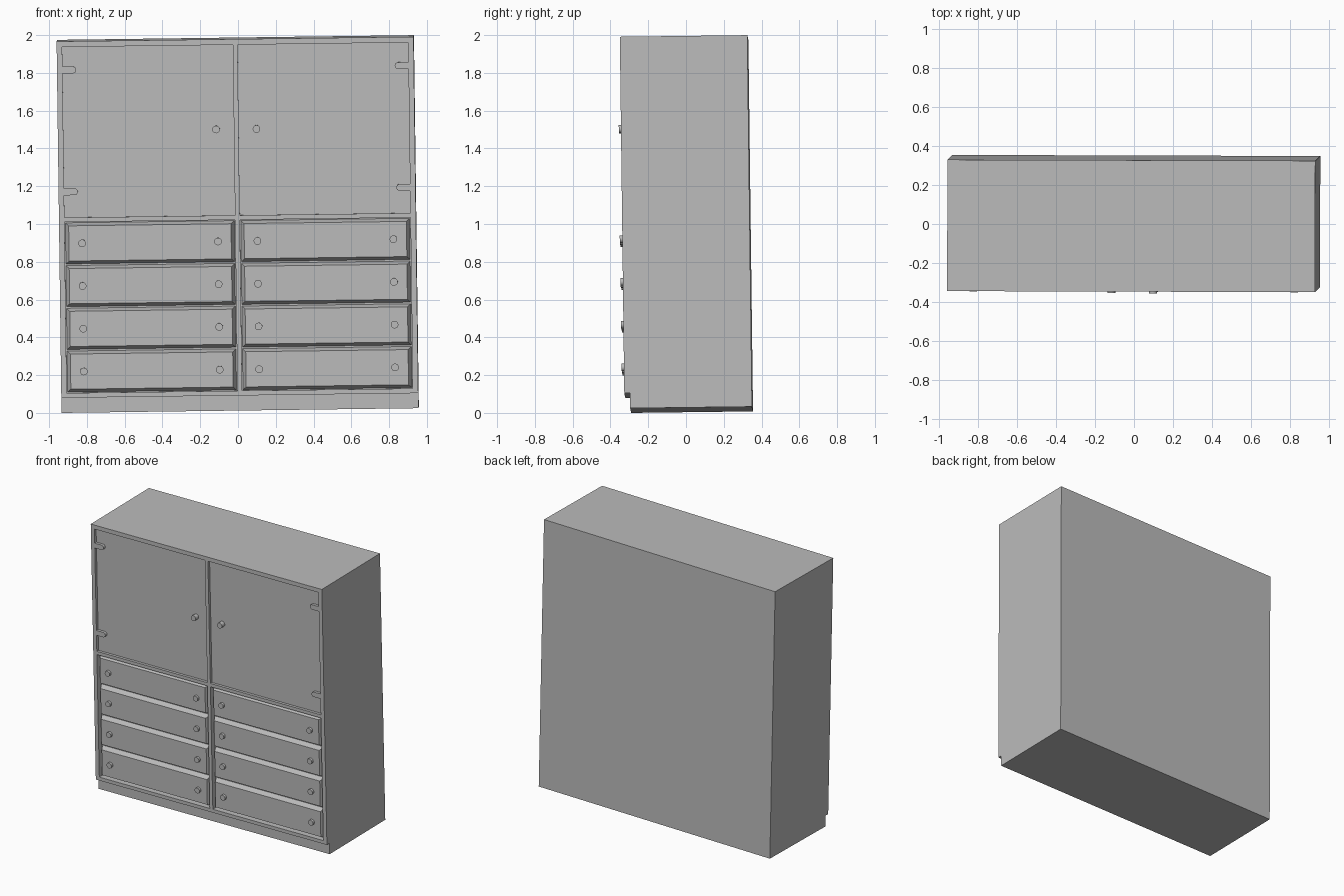
import bpy
import bmesh
from mathutils import Matrix, Vector, Euler

if "Cube" in bpy.data.objects:
    bpy.data.objects.remove(bpy.data.objects["Cube"], do_unlink=True)

# Overall sizes; the whole cabinet leans slightly
HALF_W, HALF_D, HEIGHT = 0.945, 0.3375, 1.967
FRONT = -HALF_D
LEAN = Matrix.Translation((0.0115, 0.0145, 0.0163)) @ Euler((0.0125, -0.0132, -0.003)).to_matrix().to_4x4()

INNER, OUTER = 0.0125, 0.916          # opening edges from the centre line
MID, HALF_OPEN = (INNER + OUTER) / 2, (OUTER - INNER) / 2
DRAWER_LOW, DRAWER_TOP = 0.105, 1.01
DOOR_LOW, DOOR_TOP = 1.034, 1.937
DRAWER_RECESS, DOOR_RECESS, DOOR_THICK = 0.04, 0.02, 0.015

GREY = (0.5, 0.5, 0.5, 1)
paint = bpy.data.materials.new("grey_paint")
paint.use_nodes = True
paint.diffuse_color = GREY
paint.node_tree.nodes["Principled BSDF"].inputs["Base Color"].default_value = GREY


def finish(name, bm):
    bmesh.ops.recalc_face_normals(bm, faces=bm.faces)
    mesh = bpy.data.meshes.new(name)
    bm.to_mesh(mesh)
    bm.free()
    mesh.materials.append(paint)
    obj = bpy.data.objects.new(name, mesh)
    bpy.context.collection.objects.link(obj)
    obj.matrix_world = LEAN
    return obj


def box(name, low, high):
    low, high = Vector(low), Vector(high)
    bm = bmesh.new()
    bmesh.ops.create_cube(bm, size=1)
    for v in bm.verts:
        v.co = (low + high) / 2 + v.co * (high - low)
    return finish(name, bm)


def cut(target, cutter):
    cutter.hide_render = True
    mod = target.modifiers.new("cut", "BOOLEAN")
    mod.operation = "DIFFERENCE"
    mod.solver = "EXACT"
    mod.object = cutter
    bpy.context.view_layer.objects.active = target
    bpy.ops.object.modifier_apply(modifier=mod.name)
    bpy.data.objects.remove(cutter, do_unlink=True)


def knob(name, x, z, seat):
    # Round pull standing proud of the front
    front = FRONT - 0.014
    bm = bmesh.new()
    place = Matrix.Translation((x, (front + seat) / 2, z)) @ Matrix.Rotation(1.5707963, 4, "X")
    bmesh.ops.create_cone(bm, cap_ends=True, segments=24, radius1=0.02, radius2=0.02,
                          depth=seat - front, matrix=place)
    obj = finish(name, bm)
    bpy.ops.object.select_all(action="DESELECT")
    obj.select_set(True)
    bpy.context.view_layer.objects.active = obj
    bpy.ops.object.shade_smooth_by_angle()


def drawer(name, x, low, high):
    # Raised panel with four sloping sides
    obj = box(name, (x - HALF_OPEN, FRONT + 0.003, low),
              (x + HALF_OPEN, FRONT + DRAWER_RECESS + 0.01, high))
    bm = bmesh.new()
    bm.from_mesh(obj.data)
    face = min(bm.faces, key=lambda f: f.calc_center_median().y)
    for v in face.verts:
        v.co.x += 0.022 if v.co.x < x else -0.022
        v.co.z += 0.02 if v.co.z < (low + high) / 2 else -0.02
    bm.to_mesh(obj.data)
    bm.free()


def hinge(name, side, z):
    # Flat tab with a rounded inner end
    length, radius = 0.055, 0.018
    bm = bmesh.new()
    ring = [Vector((side * OUTER, FRONT, z + radius)), Vector((side * OUTER, FRONT, z - radius))]
    for i in range(9):
        turn = Matrix.Rotation(3.1415927 * i / 8, 4, "Y")
        off = turn @ Vector((0, 0, -radius))
        ring.append(Vector((side * (OUTER - length - abs(off.x)), FRONT, z + off.z)))
    face = bm.faces.new([bm.verts.new(p) for p in ring])
    out = bmesh.ops.extrude_face_region(bm, geom=[face])["geom"]
    moved = [g for g in out if isinstance(g, bmesh.types.BMVert)]
    bmesh.ops.translate(bm, verts=moved, vec=(0, DOOR_RECESS, 0))
    finish(name, bm)


# Carcass with toe recess and front openings
carcass = box("carcass", (-HALF_W, FRONT, 0), (HALF_W, HALF_D, HEIGHT))
cut(carcass, box("toe_cutter", (-1.1, FRONT - 0.1, -0.1), (1.1, FRONT + 0.03, 0.08)))
for side in (-1, 1):
    x = side * MID
    for low, high, depth in ((DRAWER_LOW, DRAWER_TOP, DRAWER_RECESS),
                             (DOOR_LOW, DOOR_TOP, DOOR_RECESS + DOOR_THICK)):
        cut(carcass, box("opening_cutter", (x - HALF_OPEN, FRONT - 0.1, low),
                         (x + HALF_OPEN, FRONT + depth, high)))

# Doors, hinges, drawers and knobs on both sides
pitch = (DRAWER_TOP - DRAWER_LOW) / 4
for side, label in ((-1, "right"), (1, "left")):
    x = side * MID
    door_face = FRONT + DOOR_RECESS
    box(label + "_door", (x - HALF_OPEN, door_face, DOOR_LOW),
        (x + HALF_OPEN, door_face + DOOR_THICK, DOOR_TOP))
    knob(label + "_door_knob", side * 0.107, 1.49, door_face)
    for place, z in (("upper", 1.815), ("lower", 1.17)):
        hinge(f"{label}_{place}_hinge", side, z)
    for row in range(4):
        low = DRAWER_LOW + row * pitch
        drawer(f"{label}_drawer_{row + 1}", x, low, low + pitch)
        for end, offset in (("inner", -0.36), ("outer", 0.36)):
            knob(f"{label}_drawer_{row + 1}_{end}_knob", side * (MID + offset),
                 low + pitch / 2, FRONT + 0.003)
